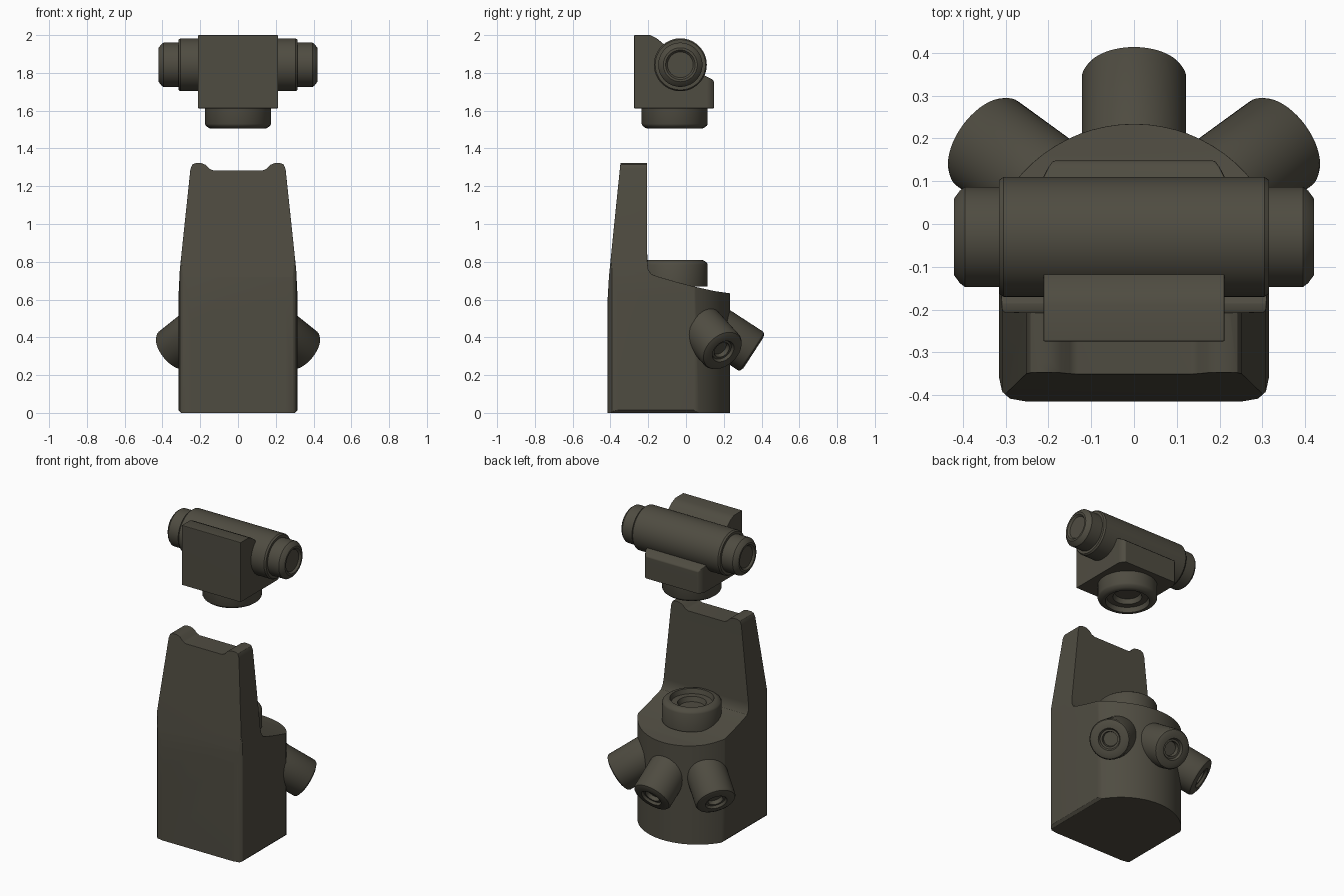
import bpy, bmesh, math
from mathutils import Vector, Matrix

if "Cube" in bpy.data.objects:
    bpy.data.objects.remove(bpy.data.objects["Cube"])

olive = bpy.data.materials.new("dark_olive_grey")
olive.diffuse_color = (0.078, 0.072, 0.053, 1)
olive.use_nodes = True
olive.node_tree.nodes["Principled BSDF"].inputs["Base Color"].default_value = olive.diffuse_color


def new_object(name, bm):
    bmesh.ops.recalc_face_normals(bm, faces=bm.faces)
    me = bpy.data.meshes.new(name)
    bm.to_mesh(me)
    bm.free()
    me.materials.append(olive)
    ob = bpy.data.objects.new(name, me)
    bpy.context.collection.objects.link(ob)
    return ob


def activate(ob):
    bpy.ops.object.select_all(action='DESELECT')
    ob.select_set(True)
    bpy.context.view_layer.objects.active = ob


def smooth(ob, weighted=False):
    activate(ob)
    bpy.ops.object.shade_smooth_by_angle(angle=math.radians(32))
    if weighted:
        m = ob.modifiers.new("normals", 'WEIGHTED_NORMAL')
        m.keep_sharp = True


def prism(name, pts, axis, lo, hi):
    """Extrude a 2D outline along one axis."""
    place = {'x': lambda a, b, t: (t, a, b),
             'y': lambda a, b, t: (a, t, b),
             'z': lambda a, b, t: (a, b, t)}[axis]
    bm = bmesh.new()
    low = [bm.verts.new(place(a, b, lo)) for a, b in pts]
    high = [bm.verts.new(place(a, b, hi)) for a, b in pts]
    bm.faces.new(low)
    bm.faces.new(high[::-1])
    n = len(pts)
    for i in range(n):
        j = (i + 1) % n
        bm.faces.new((low[i], high[i], high[j], low[j]))
    return new_object(name, bm)


def mirrored(half):
    return half + [(-x, y) for x, y in reversed(half) if abs(x) > 1e-6]


def intersect(ob, cutters, bevel):
    activate(ob)
    for c in cutters:
        m = ob.modifiers.new("cut", 'BOOLEAN')
        m.operation, m.solver, m.object = 'INTERSECT', 'EXACT', c
        bpy.ops.object.modifier_apply(modifier=m.name)
        bpy.data.objects.remove(c)
    m = ob.modifiers.new("bevel", 'BEVEL')
    m.width, m.segments = bevel, 2
    m.limit_method, m.angle_limit = 'ANGLE', math.radians(35)
    bpy.ops.object.modifier_apply(modifier=m.name)
    smooth(ob, True)


def lathe(name, profile, origin, direction, segs=48):
    """Revolve (radius, height) points about a direction."""
    bm = bmesh.new()
    rot = Vector(direction).to_track_quat('Z', 'Y').to_matrix().to_4x4()
    rings = []
    for r, h in profile:
        if r == 0:
            rings.append([bm.verts.new((0, 0, h))] * segs)
        else:
            rings.append([bm.verts.new((r * math.cos(2 * math.pi * i / segs),
                                        r * math.sin(2 * math.pi * i / segs), h))
                          for i in range(segs)])
    for a, b in zip(rings, rings[1:]):
        for i in range(segs):
            j = (i + 1) % segs
            quad = list(dict.fromkeys((a[i], a[j], b[j], b[i])))
            bm.faces.new(quad)
    bmesh.ops.transform(bm, matrix=Matrix.Translation(origin) @ rot, verts=bm.verts)
    ob = new_object(name, bm)
    smooth(ob)
    return ob


# Lower body: side outline, limited by the plan and the front outline
side = [(-0.415, 0), (0.24, 0), (0.24, 0.632), (0.15, 0.645), (0.05, 0.667),
        (-0.05, 0.693), (-0.15, 0.722), (-0.185, 0.735), (-0.2, 0.76),
        (-0.205, 0.80), (-0.207, 1.322), (-0.347, 1.322), (-0.38, 1.0),
        (-0.408, 0.72), (-0.415, 0.6)]
a0 = math.asin(0.16 / 0.354)
nose = [(0.354 * math.cos(a0 + (math.pi / 2 - a0) * i / 12),
         -0.12 + 0.354 * math.sin(a0 + (math.pi / 2 - a0) * i / 12)) for i in range(13)]
nose[-1] = (0, 0.234)
plan = mirrored([(0.25, -0.415), (0.29, -0.408), (0.308, -0.392), (0.315, -0.36)] + nose)
front = mirrored([(0.3, 0), (0.315, 0.015), (0.315, 0.62), (0.308, 0.76),
                  (0.252, 1.29), (0.242, 1.315), (0.225, 1.322), (0.195, 1.322),
                  (0.17, 1.313), (0.15, 1.292), (0.13, 1.283)])
body = prism("lower_body", side, 'x', -0.4, 0.4)
intersect(body, [prism("plan_cutter", plan, 'z', -0.1, 1.5),
                 prism("front_cutter", front, 'y', -0.6, 0.5)], 0.012)

# Collars: one on the body facing up, one under the head facing down
collar = [(0, -0.14), (0.175, -0.14), (0.175, -0.025), (0.17, -0.015), (0.155, -0.004),
          (0.145, 0), (0.13, 0), (0.122, -0.03), (0.085, -0.03), (0.075, -0.06), (0, -0.06)]
lathe("body_collar", collar, (0, -0.06, 0.81), (0, 0, 1))
lathe("head_collar", collar, (0, -0.06, 1.505), (0, 0, -1))

# Three tilted ports around the rounded back
port = [(0, -0.3), (0.122, -0.3), (0.122, -0.018), (0.116, -0.008), (0.098, 0),
        (0.066, 0), (0.058, -0.015), (0.046, -0.015), (0.042, -0.04), (0, -0.04)]
tilt = math.radians(33)
for name, az, pos in (("port_right", 36, (0.355, 0.197, 0.325)),
                      ("port_middle", 90, (0, 0.357, 0.318)),
                      ("port_left", 144, (-0.355, 0.197, 0.325))):
    a = math.radians(az)
    lathe(name, port, pos, (math.cos(tilt) * math.cos(a),
                            math.cos(tilt) * math.sin(a), -math.sin(tilt)))

# Head block
block = prism("head_block", [(-0.275, 1.612), (0.148, 1.612), (0.148, 1.755),
                             (0.135, 1.768), (0.1, 1.785), (-0.03, 1.83),
                             (-0.115, 1.95), (-0.155, 1.983), (-0.19, 2.0),
                             (-0.275, 2.0)], 'x', -0.3, 0.3)
block_plan = mirrored([(0.212, -0.3), (0.212, 0.11), (0.2, 0.133), (0.18, 0.16)])
intersect(block, [prism("block_cutter", block_plan, 'z', 1.5, 2.1)], 0.006)

# Cross barrel with a stepped, dished cap at each end
half = [(0.14, 0.305), (0.133, 0.315), (0.117, 0.315), (0.117, 0.395),
        (0.108, 0.407), (0.09, 0.42), (0.078, 0.42), (0.068, 0.408), (0, 0.408)]
barrel = [(r, -h) for r, h in reversed(half)] + half
lathe("head_barrel", barrel, (0, -0.03, 1.843), (1, 0, 0), 64)
